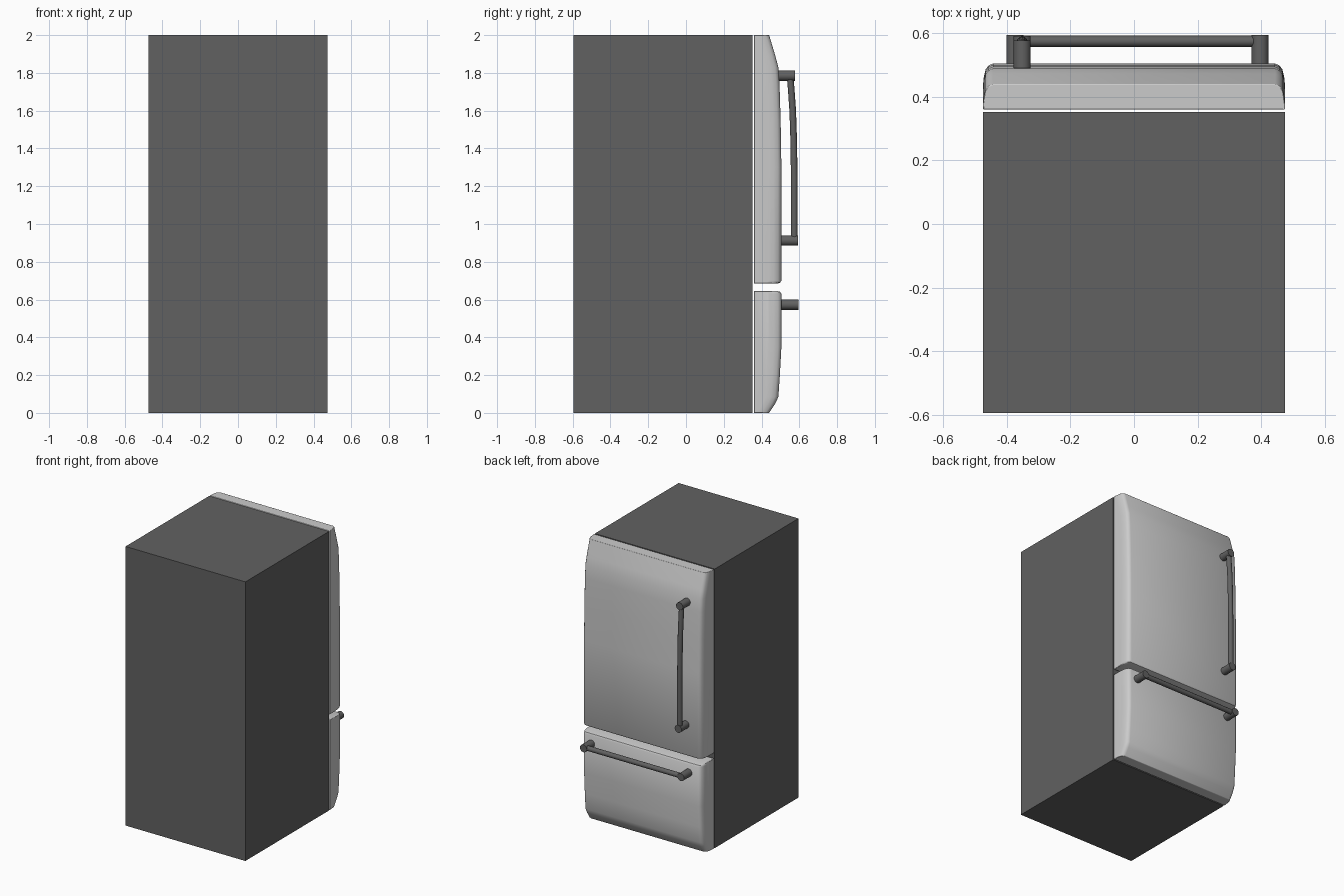
import bpy, bmesh
from mathutils import Vector

if "Cube" in bpy.data.objects:
    bpy.data.objects.remove(bpy.data.objects["Cube"])

dark = bpy.data.materials.new("dark_grey")
dark.diffuse_color = (0.12, 0.12, 0.12, 1)
dark.use_nodes = True
dark.node_tree.nodes["Principled BSDF"].inputs["Base Color"].default_value = dark.diffuse_color
light = bpy.data.materials.new("light_grey")
light.diffuse_color = (0.6, 0.6, 0.6, 1)
light.use_nodes = True
light.node_tree.nodes["Principled BSDF"].inputs["Base Color"].default_value = light.diffuse_color


def finish(ob, mat, angle=0.6):
    ob.data.materials.append(mat)
    bpy.ops.object.select_all(action='DESELECT')
    ob.select_set(True)
    bpy.context.view_layer.objects.active = ob
    bpy.ops.object.shade_smooth_by_angle(angle=angle)
    return ob


def box(name, lo, hi, mat):
    lo, hi = Vector(lo), Vector(hi)
    bpy.ops.mesh.primitive_cube_add(size=1, location=(lo + hi) / 2)
    ob = bpy.context.object
    ob.name = name
    ob.scale = hi - lo
    ob.data.materials.append(mat)


def door(name, front, back_y=0.36):
    """Loft the (y, z) front profile across x, pulling the front back at the sides."""
    sides = [(0.475, 0.065), (0.4725, 0.04), (0.467, 0.018), (0.458, 0.006), (0.444, 0)]
    stations = [(-x, d) for x, d in sides] + [(x, d) for x, d in reversed(sides)]
    bm = bmesh.new()
    rings = []
    for x, d in stations:
        pts = [(back_y, front[0][1])] + [(y - d, z) for y, z in front] + [(back_y, front[-1][1])]
        rings.append([bm.verts.new((x, y, z)) for y, z in pts])
    n = len(rings[0])
    for a, b in zip(rings, rings[1:]):
        for i in range(n):
            j = (i + 1) % n
            bm.faces.new((a[i], a[j], b[j], b[i]))
    bm.faces.new(rings[0])
    bm.faces.new(rings[-1])
    bmesh.ops.recalc_face_normals(bm, faces=bm.faces)
    me = bpy.data.meshes.new(name)
    bm.to_mesh(me)
    bm.free()
    ob = bpy.data.objects.new(name, me)
    bpy.context.collection.objects.link(ob)
    finish(ob, light, 0.7)
    bev = ob.modifiers.new("edge", 'BEVEL')
    bev.width, bev.segments, bev.angle_limit = 0.006, 2, 0.9


def post(name, x, z, y0, y1):
    bpy.ops.mesh.primitive_cylinder_add(vertices=24, radius=0.027, depth=y1 - y0,
                                        location=(x, (y0 + y1) / 2, z), rotation=(1.5707963, 0, 0))
    bpy.context.object.name = name
    finish(bpy.context.object, dark)


def bar(name, points):
    cu = bpy.data.curves.new(name, 'CURVE')
    cu.dimensions = '3D'
    cu.bevel_depth, cu.bevel_resolution, cu.use_fill_caps = 0.0175, 4, True
    sp = cu.splines.new('POLY')
    sp.points.add(len(points) - 1)
    for p, co in zip(sp.points, points):
        p.co = (*co, 1)
    cu.materials.append(dark)
    bpy.context.collection.objects.link(bpy.data.objects.new(name, cu))


# Cabinet
box("cabinet", (-0.475, -0.595, 0), (0.475, 0.353, 2), dark)

# Doors: fridge above, freezer drawer below
door("upper_door", [(0.485, 0.685), (0.498, 0.689), (0.505, 0.70), (0.505, 1.3), (0.501, 1.55),
                    (0.495, 1.74), (0.489, 1.83), (0.473, 1.89), (0.44, 2.0)])
door("lower_drawer", [(0.44, 0), (0.473, 0.05), (0.489, 0.085), (0.497, 0.2), (0.505, 0.35),
                      (0.505, 0.63), (0.498, 0.641), (0.485, 0.645)])

# Door handle, following the door's curve
hx = -0.352
post("door_handle_post_top", hx, 1.785, 0.485, 0.577)
post("door_handle_post_bottom", hx, 0.912, 0.5, 0.592)
bar("door_handle_bar", [(hx, 0.573, 0.912), (hx, 0.573, 1.25), (hx, 0.57, 1.45),
                        (hx, 0.565, 1.6), (hx, 0.558, 1.7), (hx, 0.551, 1.785)])

# Drawer handle
for side, x in (("left", -0.375), ("right", 0.397)):
    post("drawer_handle_post_" + side, x, 0.573, 0.5, 0.595)
bar("drawer_handle_bar", [(-0.375, 0.575, 0.573), (0.397, 0.575, 0.573)])
